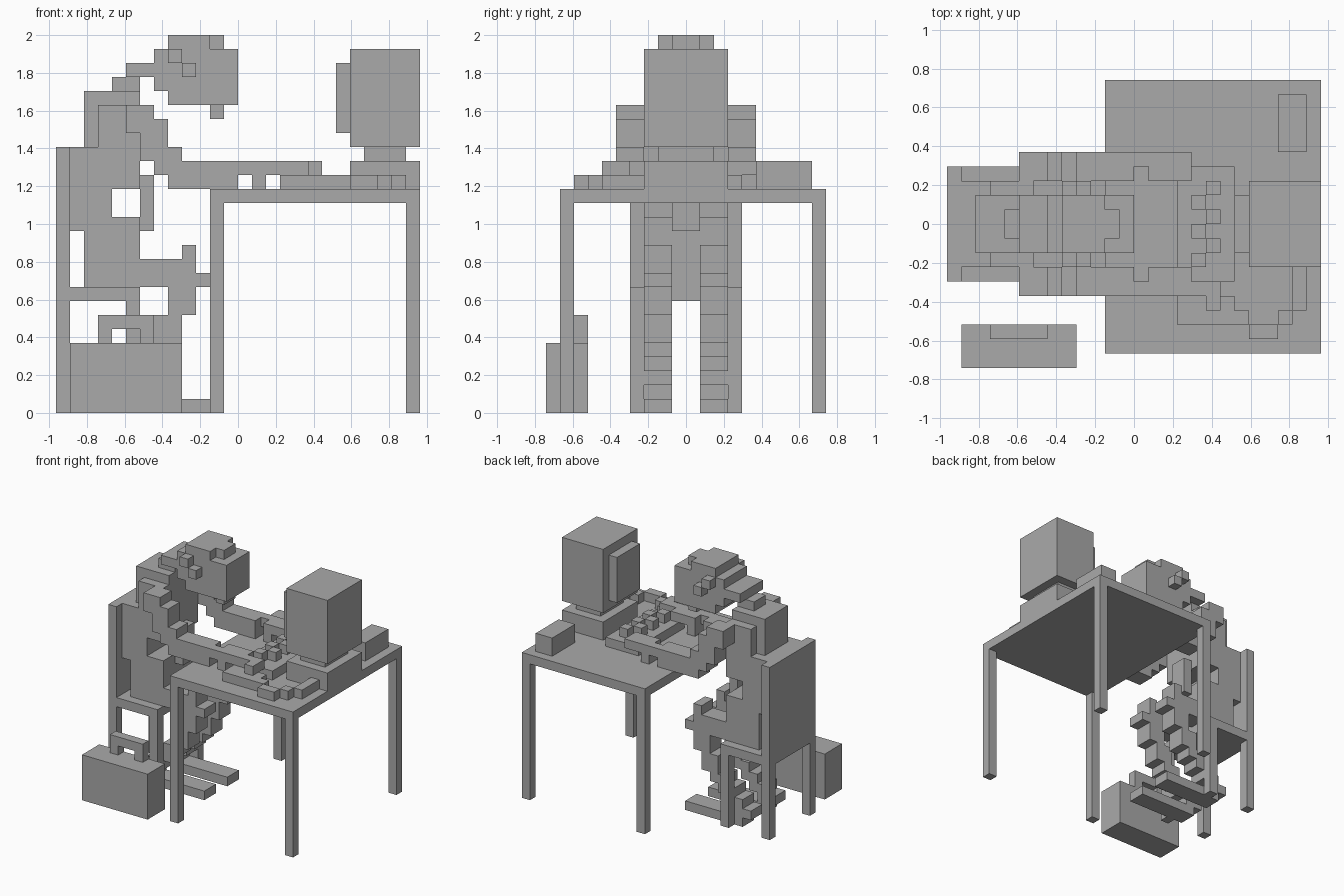
import bpy
import bmesh
import math
from itertools import product
from mathutils import Vector

cube = bpy.data.objects.get("Cube")
if cube:
    bpy.data.objects.remove(cube, do_unlink=True)

UNIT = 2 / 27                      # edge length of one block
CENTRE = Vector((13, 10, 0))       # block position of the origin
DEPTH = 20                         # block count along y, used for mirroring

grey = bpy.data.materials.new("plain grey")
grey.use_nodes = True
colour = (0.4, 0.4, 0.4, 1)
grey.diffuse_color = colour
grey.node_tree.nodes["Principled BSDF"].inputs["Base Color"].default_value = colour


def span(x, y, z):
    """Cells of a block given as (start, end) pairs on each axis."""
    return set(product(range(*x), range(*y), range(*z)))


def mirrored(cells):
    """Add the reflection of the cells across the middle plane."""
    return cells | {(x, DEPTH - y - 1, z) for x, y, z in cells}


def build(name, cells):
    """Make one clean outer skin around a set of cells."""
    bm = bmesh.new()
    corners = {}

    def corner(point):
        key = tuple(point)
        if key not in corners:
            corners[key] = bm.verts.new((Vector(key) - CENTRE) * UNIT)
        return corners[key]

    for cell in cells:
        for axis in range(3):
            for side in (0, 1):
                near = list(cell)
                near[axis] += 2 * side - 1
                if tuple(near) in cells:
                    continue
                u, v = (axis + 1) % 3, (axis + 2) % 3
                ring = []
                for du, dv in ((0, 0), (1, 0), (1, 1), (0, 1)):
                    p = list(cell)
                    p[axis] += side
                    p[u] += du
                    p[v] += dv
                    ring.append(corner(p))
                bm.faces.new(ring if side else ring[::-1])
    bmesh.ops.dissolve_limit(bm, angle_limit=math.radians(1),
                             verts=bm.verts[:], edges=bm.edges[:])
    mesh = bpy.data.meshes.new(name)
    bm.to_mesh(mesh)
    bm.free()
    mesh.materials.append(grey)
    obj = bpy.data.objects.new(name, mesh)
    bpy.context.collection.objects.link(obj)


# Desk: top and four corner legs
desk = span((11, 26), (1, 20), (15, 16))
for x, y in product((11, 25), (1, 19)):
    desk |= span((x, x + 1), (y, y + 1), (0, 15))
build("desk", desk)

# Chair: backrest, seat and four legs
chair = span((0, 1), (6, 14), (8, 19)) | span((0, 6), (6, 14), (8, 9))
for x, y in product((0, 5), (6, 13)):
    chair |= span((x, x + 1), (y, y + 1), (0, 8))
build("chair", chair)

# Case with a handle, standing on the floor
case = span((1, 9), (0, 3), (0, 5)) | span((3, 7), (2, 3), (6, 7))
for x in (3, 6):
    case |= span((x, x + 1), (2, 3), (5, 6))
build("briefcase", case)

# Screen on its neck and base
build("monitor", span((21, 26), (7, 13), (19, 26))
      | span((20, 21), (8, 12), (20, 25))
      | span((22, 25), (8, 12), (18, 19)))
build("computer_base", span((21, 26), (7, 13), (16, 18)))
build("desk_box", span((23, 25), (15, 19), (16, 18)))

# Keyboard with staggered raised keys
keyboard = span((16, 20), (6, 14), (16, 17))
for y in range(7, 13):
    x = 17 + (y + 1) % 2
    keyboard |= span((x, x + 1), (y, y + 1), (17, 18))
build("keyboard", keyboard)

# Mouse pad with its cable running to the base
build("mouse_pad_and_cable", span((16, 20), (3, 5), (16, 17))
      | span((20, 21), (3, 4), (16, 17))
      | span((21, 23), (2, 3), (16, 17))
      | span((23, 24), (3, 4), (16, 17))
      | span((24, 25), (4, 7), (16, 17)))
build("mouse", span((17, 19), (5, 6), (17, 18))
      | span((18, 19), (4, 5), (17, 18)))

# Torso, hunched forward, with neck
build("torso", span((2, 6), (7, 13), (9, 13))
      | span((1, 6), (7, 13), (13, 14))
      | span((1, 4), (7, 13), (14, 16))
      | span((1, 6), (7, 13), (16, 19))
      | span((2, 3), (8, 12), (19, 22))
      | span((3, 6), (7, 13), (19, 22))
      | span((2, 6), (8, 12), (22, 23)))
build("neck", span((4, 6), (9, 11), (23, 24))
      | span((5, 7), (8, 12), (24, 25)))
build("necktie", span((6, 7), (9, 11), (13, 17)))

# Head with ears, hair and chin
build("head", span((8, 13), (8, 12), (22, 26))
      | span((7, 8), (8, 12), (23, 26))
      | span((8, 11), (8, 12), (26, 27))
      | span((11, 12), (9, 11), (26, 27))
      | span((11, 12), (9, 11), (21, 22))
      | mirrored(span((9, 10), (7, 8), (24, 25)))
      | mirrored(span((8, 9), (7, 8), (25, 26))))

# Arms: stepped upper arm, then a level forearm with a wrist gap
arm = set()
for z, start, end in ((21, 5, 7), (20, 5, 8), (19, 6, 8), (18, 6, 9),
                      (17, 7, 13), (16, 8, 13)):
    arm |= span((start, end), (5, 7), (z, z + 1))
arm |= span((13, 14), (5, 6), (17, 18))
arm |= span((14, 17), (5, 7), (17, 18)) | span((14, 15), (5, 7), (16, 17))
build("arms", mirrored(arm))

# Legs: thigh and knee, shin sloping back to the heel, long foot
leg = span((6, 10), (7, 9), (9, 11)) | span((9, 10), (7, 9), (11, 12))
leg |= span((10, 11), (7, 9), (9, 10)) | span((8, 10), (7, 9), (7, 9))
leg |= span((7, 9), (7, 9), (5, 7)) | span((4, 11), (7, 9), (0, 1))
for z in range(1, 5):
    leg |= span((z + 2, z + 4), (7, 9), (z, z + 1))
build("legs", mirrored(leg))
